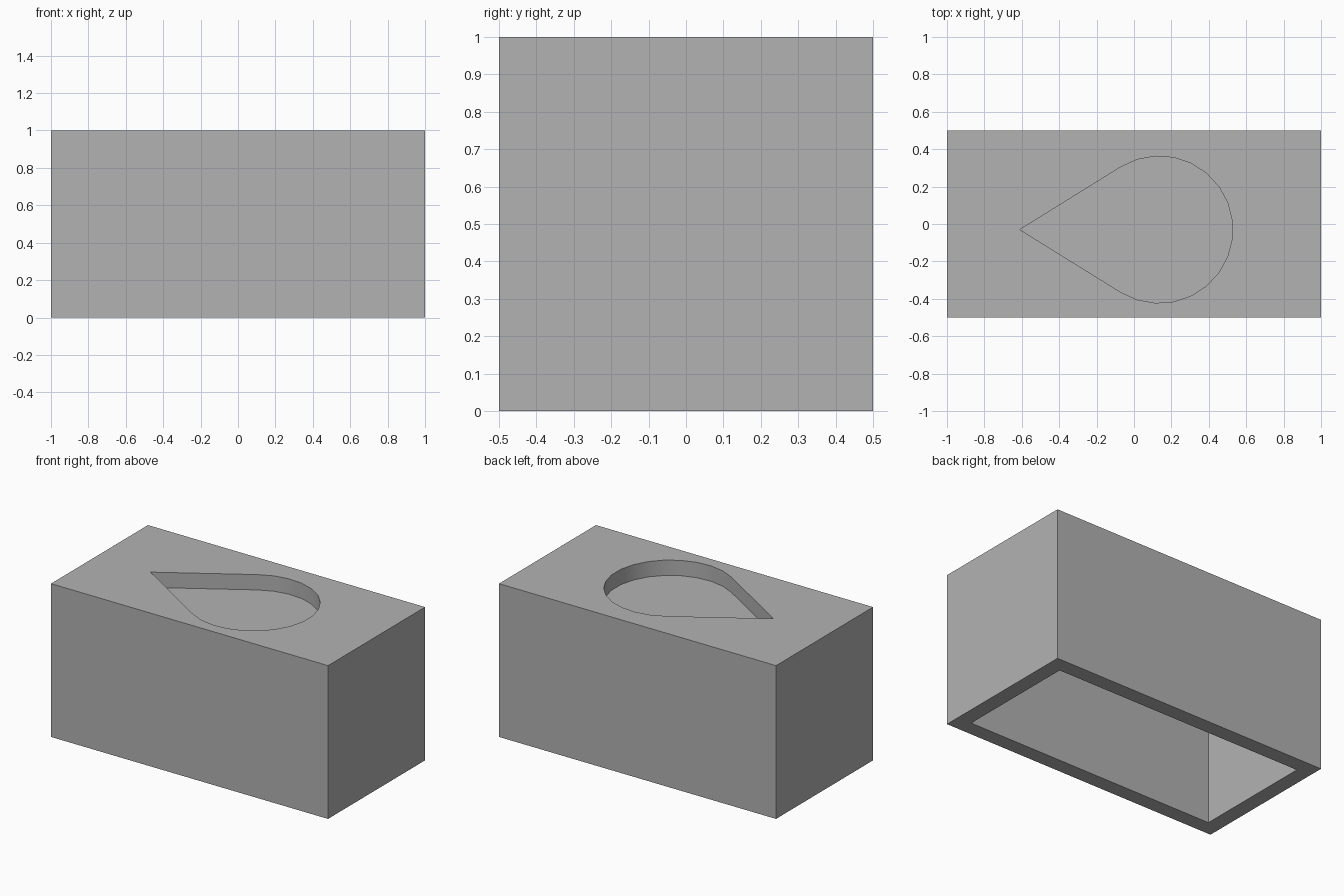
import bpy, bmesh
from math import asin, cos, sin, pi

default = bpy.data.objects.get("Cube")
if default:
    bpy.data.objects.remove(default, do_unlink=True)

grey = bpy.data.materials.new("plain grey")
grey.use_nodes = True
colour = (0.448, 0.448, 0.448, 1)
grey.diffuse_color = colour
grey.node_tree.nodes["Principled BSDF"].inputs["Base Color"].default_value = colour


def prism(name, outline, bottom, top):
    """Extrude a flat outline between two heights."""
    bm = bmesh.new()
    base = bm.faces.new([bm.verts.new((x, y, bottom)) for x, y in outline])
    side = bmesh.ops.extrude_face_region(bm, geom=[base])["geom"]
    verts = [v for v in side if isinstance(v, bmesh.types.BMVert)]
    bmesh.ops.translate(bm, verts=verts, vec=(0, 0, top - bottom))
    bmesh.ops.recalc_face_normals(bm, faces=bm.faces[:])
    mesh = bpy.data.meshes.new(name)
    bm.to_mesh(mesh)
    bm.free()
    mesh.materials.append(grey)
    obj = bpy.data.objects.new(name, mesh)
    bpy.context.collection.objects.link(obj)
    return obj


def rectangle(half_x, half_y):
    return [(-half_x, -half_y), (half_x, -half_y), (half_x, half_y), (-half_x, half_y)]


def teardrop(tip_x, centre_x, centre_y, radius, segments):
    """Round end towards +x, joined to the tip by tangent lines."""
    sweep = pi / 2 + asin(radius / (centre_x - tip_x))
    angles = [sweep * (2 * i / segments - 1) for i in range(segments + 1)]
    # the tangent points lie where the radius is square to the straight sides
    limit = pi - (pi / 2 - asin(radius / (centre_x - tip_x)))
    angles = [a * limit / sweep for a in angles]
    arc = [(centre_x + radius * cos(a), centre_y + radius * sin(a)) for a in angles]
    return [(tip_x, centre_y)] + arc


wall = 0.1
block = prism("hollow_block", rectangle(1, 0.5), 0, 1)

# Open cavity underneath and shallow pocket in the top
cutters = [
    prism("cavity_cutter", rectangle(1 - wall, 0.5 - wall), -0.2, 0.8),
    prism("pocket_cutter", teardrop(-0.61, 0.135, -0.03, 0.393, 17), 0.9, 1.2),
]

bpy.ops.object.select_all(action="DESELECT")
block.select_set(True)
bpy.context.view_layer.objects.active = block
for cutter in cutters:
    cutter.hide_render = True
    cut = block.modifiers.new(cutter.name, "BOOLEAN")
    cut.operation = "DIFFERENCE"
    cut.solver = "EXACT"
    cut.object = cutter
    bpy.ops.object.modifier_apply(modifier=cut.name)
for cutter in cutters:
    bpy.data.objects.remove(cutter, do_unlink=True)

# Smooth round pocket wall, crisp corners elsewhere
bpy.ops.object.shade_smooth_by_angle(angle=pi / 6)
